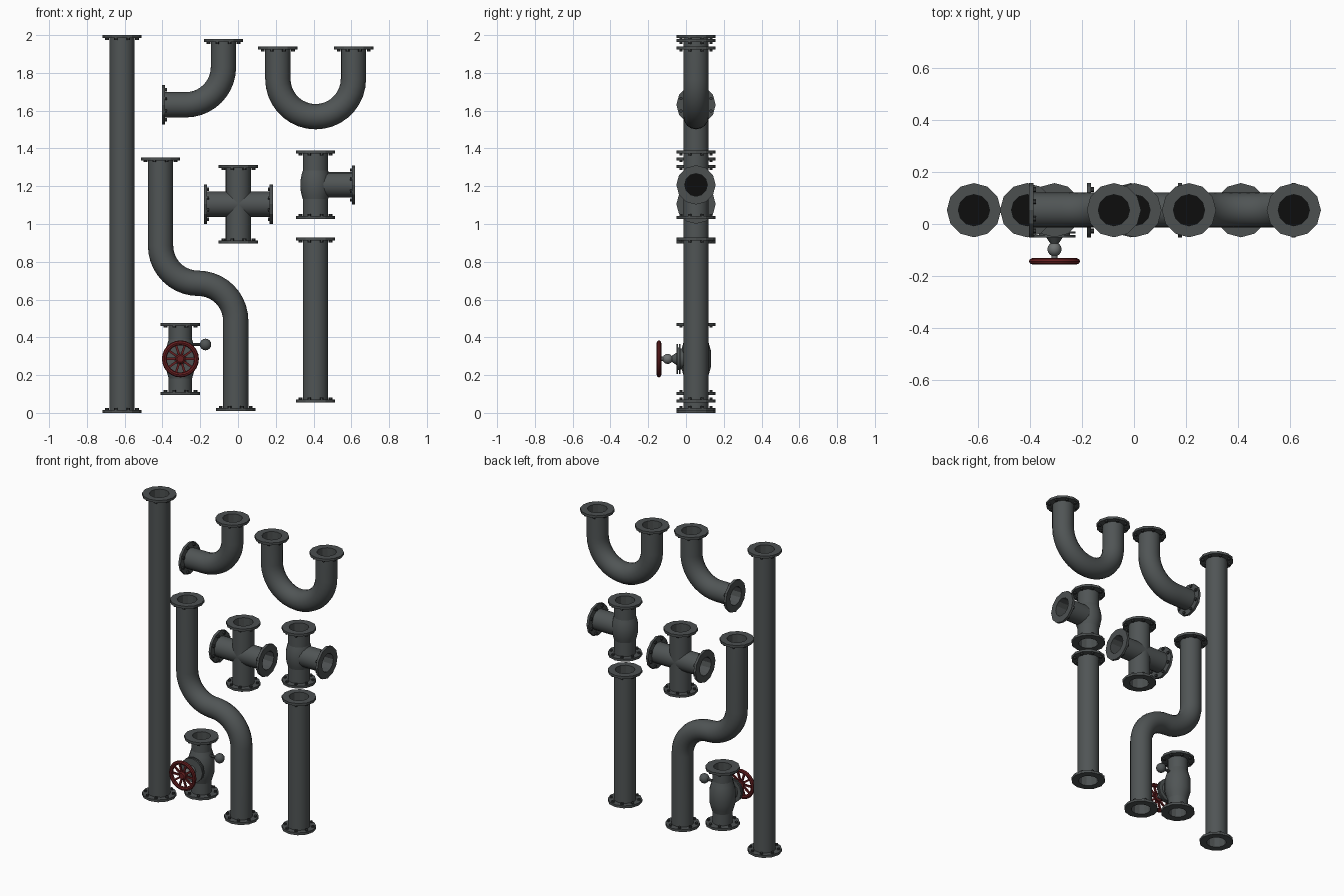
import bpy, bmesh, math
from mathutils import Vector, Matrix

if "Cube" in bpy.data.objects:
    bpy.data.objects.remove(bpy.data.objects["Cube"])

Y0 = 0.053            # depth of the common pipe plane
R = 0.067             # pipe radius


def material(name, rgb):
    m = bpy.data.materials.new(name)
    m.diffuse_color = (*rgb, 1)
    m.use_nodes = True
    m.node_tree.nodes["Principled BSDF"].inputs["Base Color"].default_value = m.diffuse_color
    return m


IRON = material("iron_grey", (0.080, 0.090, 0.091))
FLANGE = material("flange_grey", (0.072, 0.080, 0.081))
BOLT = material("bolt_dark", (0.040, 0.044, 0.045))
DARK = material("bore_black", (0.004, 0.004, 0.004))
RED = material("wheel_red", (0.130, 0.013, 0.014))
STEEL = material("stem_steel", (0.16, 0.17, 0.17))


def finish(name, bm, mats, smooth=True):
    bmesh.ops.recalc_face_normals(bm, faces=bm.faces[:])
    me = bpy.data.meshes.new(name)
    bm.to_mesh(me)
    bm.free()
    for m in mats:
        me.materials.append(m)
    ob = bpy.data.objects.new(name, me)
    bpy.context.collection.objects.link(ob)
    if smooth:
        bpy.ops.object.select_all(action='DESELECT')
        ob.select_set(True)
        bpy.context.view_layer.objects.active = ob
        bpy.ops.object.shade_smooth_by_angle(angle=math.radians(35))
    return ob


def frame(p, d):
    return Matrix.Translation(p) @ Vector(d).to_track_quat('Z', 'Y').to_matrix().to_4x4()


def bridge(bm, rings):
    for a, b in zip(rings, rings[1:]):
        n = len(a)
        for i in range(n):
            bm.faces.new((a[i], a[(i + 1) % n], b[(i + 1) % n], b[i]))


def lathe(bm, profile, sides, mtx, cap_start=False, cap_end=False):
    """Revolve (radius, height) pairs around the local z axis."""
    rings = []
    for r, h in profile:
        rings.append([bm.verts.new(mtx @ Vector((r * math.cos(t), r * math.sin(t), h)))
                      for t in (math.tau * i / sides for i in range(sides))])
    bridge(bm, rings)
    caps = []
    if cap_start:
        caps.append(bm.faces.new(rings[0]))
    if cap_end:
        caps.append(bm.faces.new(rings[-1]))
    return caps


def tube(name, path, r=R, sides=16):
    """Sweep a circle along an (x, z) path."""
    bm = bmesh.new()
    pts = [Vector((x, Y0, z)) for x, z in path]
    rings = []
    for i, p in enumerate(pts):
        t = (pts[min(i + 1, len(pts) - 1)] - pts[max(i - 1, 0)]).normalized()
        side = t.cross(Vector((0, 1, 0)))
        rings.append([bm.verts.new(p + r * (side * math.cos(a) + Vector((0, math.sin(a), 0))))
                      for a in (math.tau * k / sides for k in range(sides))])
    bridge(bm, rings)
    return finish(name, bm, [IRON])


def arc(cx, cz, r, a0, a1, n=10):
    return [(cx + r * math.cos(a), cz + r * math.sin(a))
            for a in (math.radians(a0 + (a1 - a0) * i / n) for i in range(n + 1))]


def flange(name, x, z, inward, r=R):
    """Bolted end ring with a dark bore; inward is the (x, z) direction into the pipe."""
    m = frame((x, Y0, z), (inward[0], 0, inward[1]))
    bm = bmesh.new()
    bore = r - 0.007
    cap = lathe(bm, [(bore, 0.12), (bore, 0), (0.104, 0), (0.104, 0.016), (r - 0.002, 0.016)],
                12, m, cap_start=True)[0]
    cap.material_index = 1
    finish(name, bm, [FLANGE, DARK], smooth=False)
    bm = bmesh.new()
    for k in range(8):
        a = math.tau * (k + 0.5) / 8
        at = Matrix.Translation((0.086 * math.cos(a), 0.086 * math.sin(a), 0))
        lathe(bm, [(0.010, 0.014), (0.010, 0.026)], 6, m @ at, cap_end=True)
    finish(name + "_bolts", bm, [BOLT], smooth=False)


UP, DOWN, LEFT, RIGHT = (0, 1), (0, -1), (-1, 0), (1, 0)
INSET = 0.01          # tube ends sit inside their flanges


def straight(name, x, z0, z1, r=R):
    tube(name, [(x, z0 + INSET), (x, z1 - INSET)], r)
    flange(name + "_bottom_flange", x, z0, UP, r)
    flange(name + "_top_flange", x, z1, DOWN, r)


# Straight pipes
straight("long_pipe", -0.614, 0.0, 2.0)
straight("short_pipe", 0.41, 0.055, 0.928)

# Elbow
tube("elbow_pipe", [(-0.392, 1.631)] + arc(-0.277, 1.831, 0.2, -90, 0) + [(-0.077, 1.97)])
flange("elbow_left_flange", -0.402, 1.631, RIGHT)
flange("elbow_top_flange", -0.077, 1.98, DOWN)

# U bend
tube("u_pipe", [(0.211, 1.93)] + arc(0.411, 1.768, 0.2, 180, 360, 18) + [(0.611, 1.93)])
flange("u_left_flange", 0.211, 1.94, DOWN)
flange("u_right_flange", 0.613, 1.94, DOWN)

# S bend
tube("s_pipe", [(-0.41, 1.343)] + arc(-0.211, 0.885, 0.199, 180, 270)
     + arc(-0.211, 0.487, 0.199, 90, 0)[1:] + [(-0.012, 0.02)])
flange("s_top_flange", -0.41, 1.353, DOWN)
flange("s_bottom_flange", -0.012, 0.01, UP)

# Cross
straight("cross_upright", 0.002, 0.897, 1.313)
tube("cross_arm", [(-0.17, 1.105), (0.174, 1.105)])
flange("cross_left_flange", -0.18, 1.105, RIGHT)
flange("cross_right_flange", 0.184, 1.105, LEFT)

# Tee with a swollen middle
straight("tee_upright", 0.41, 1.027, 1.388)
tube("tee_arm", [(0.42, 1.207), (0.61, 1.207)])
flange("tee_right_flange", 0.62, 1.207, LEFT)
bm = bmesh.new()
lathe(bm, [(0.064, -0.085), (0.073, -0.055), (0.080, -0.02), (0.080, 0.02), (0.073, 0.055),
           (0.064, 0.085)], 16, Matrix.Translation((0.41, Y0, 1.207)))
finish("tee_bulge", bm, [IRON])

# Valve body
VX, VZ = -0.305, 0.286
straight("valve_pipe", VX, 0.095, 0.477, 0.062)
bm = bmesh.new()
lathe(bm, [(0.060, -0.11), (0.070, -0.075), (0.080, -0.04), (0.080, 0.04), (0.070, 0.075),
           (0.060, 0.11)], 16, Matrix.Translation((VX, Y0, VZ)))
finish("valve_bulge", bm, [IRON])

# Bonnet with two plates, facing the front
out = frame((VX, Y0, VZ), (0, -1, 0))
bm = bmesh.new()
lathe(bm, [(0.055, 0.04), (0.055, 0.081), (0.080, 0.081), (0.080, 0.090), (0.060, 0.090),
           (0.060, 0.095), (0.080, 0.095), (0.080, 0.104), (0.032, 0.104), (0.016, 0.128)],
      12, out, cap_end=True)
finish("valve_bonnet", bm, [IRON])

# Stem with round knob
bm = bmesh.new()
knob = [(0.027 * math.sin(a), 0.150 - 0.027 * math.cos(a))
        for a in (math.radians(25 + 130 * i / 7) for i in range(8))]
lathe(bm, [(0.011, 0.11)] + knob + [(0.011, 0.19)], 12, out, cap_end=True)
finish("valve_stem", bm, [STEEL])

# Handwheel: rim, hub and spokes
bm = bmesh.new()
rim = [(0.085 + 0.013 * math.cos(a), 0.196 + 0.012 * math.sin(a))
       for a in (math.tau * i / 8 for i in range(9))]
lathe(bm, rim, 24, out)
bmesh.ops.remove_doubles(bm, verts=bm.verts[:], dist=0.0001)
finish("wheel_rim", bm, [RED])
bm = bmesh.new()
lathe(bm, [(0.026, 0.183), (0.026, 0.202), (0.018, 0.208)], 12, out, True, True)
finish("wheel_hub", bm, [RED])
bm = bmesh.new()
for k in range(10):
    spin = Matrix.Rotation(math.tau * k / 10, 4, 'Z')
    box = Matrix.Translation((0.05, 0, 0.195)) @ Matrix.Diagonal((0.062, 0.012, 0.010, 1))
    bmesh.ops.create_cube(bm, size=1, matrix=out @ spin @ box)
finish("wheel_spokes", bm, [RED], smooth=False)

# Side ball on a short stalk
bm = bmesh.new()
lathe(bm, [(0.009, 0.04), (0.009, 0.12)], 8, frame((VX, Y0, 0.362), (1, 0, 0)))
bmesh.ops.create_uvsphere(bm, u_segments=14, v_segments=8, radius=0.031,
                          matrix=Matrix.Translation((-0.172, Y0, 0.362)))
finish("side_ball", bm, [IRON])
